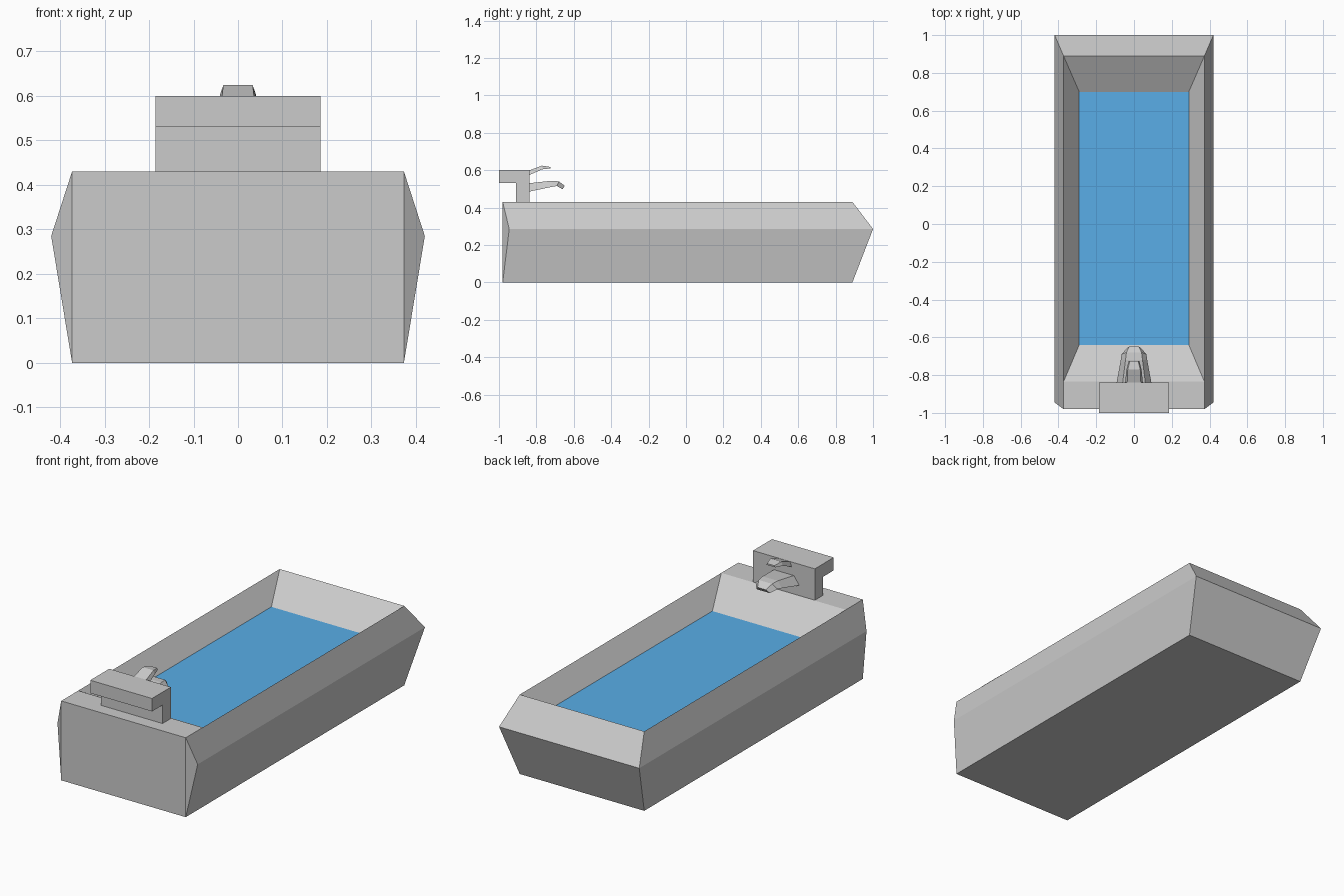
import bpy, bmesh

if "Cube" in bpy.data.objects:
    bpy.data.objects.remove(bpy.data.objects["Cube"])


def new_object(name, bm):
    bmesh.ops.recalc_face_normals(bm, faces=bm.faces)
    mesh = bpy.data.meshes.new(name)
    bm.to_mesh(mesh)
    bm.free()
    obj = bpy.data.objects.new(name, mesh)
    bpy.context.collection.objects.link(obj)
    return obj


def ring(bm, half_x, y0, y1, z):
    """Rectangle ordered front-left, front-right, back-right, back-left."""
    return [bm.verts.new(p) for p in ((-half_x, y0, z), (half_x, y0, z),
                                      (half_x, y1, z), (-half_x, y1, z))]


def loft(name, rings):
    """Skin a list of equal point loops and cap both ends."""
    bm = bmesh.new()
    loops = [[bm.verts.new(p) for p in r] for r in rings]
    for a, b in zip(loops, loops[1:]):
        for i in range(len(a)):
            j = (i + 1) % len(a)
            bm.faces.new((a[i], a[j], b[j], b[i]))
    bm.faces.new(loops[0])
    bm.faces.new(loops[-1])
    return new_object(name, bm)


# Tub: faceted outer shell, front deck and sloping basin
W, FRONT, DECK, BACK, TOP, WATER_Z = 0.373, -0.98, -0.835, 0.89, 0.43, 0.32
bm = bmesh.new()
floor = ring(bm, W, DECK, BACK, 0)
belly = ring(bm, 0.42, -0.945, 1.0, 0.285)
rim = ring(bm, W, DECK, BACK, TOP)
water = ring(bm, 0.29, -0.64, 0.70, WATER_Z)
front_low = [bm.verts.new((x, FRONT, 0)) for x in (-W, W)]
front_top = [bm.verts.new((x, FRONT, TOP)) for x in (-W, W)]
for i, j in ((1, 2), (2, 3), (3, 0)):
    bm.faces.new((floor[i], floor[j], belly[j], belly[i]))
    bm.faces.new((belly[i], belly[j], rim[j], rim[i]))
for i in range(4):
    j = (i + 1) % 4
    bm.faces.new((rim[i], rim[j], water[j], water[i]))
for i in range(2):
    bm.faces.new((front_low[i], floor[i], belly[i]))
    bm.faces.new((front_top[i], rim[i], belly[i]))
    bm.faces.new((front_low[i], front_top[i], belly[i]))
bm.faces.new((*front_low, *reversed(front_top)))
bm.faces.new((*front_low, floor[1], floor[0]))
bm.faces.new((*front_top, rim[1], rim[0]))
bm.faces.new(floor)
surface = bm.faces.new(water)
bm.faces.index_update()
water_index = surface.index
tub = new_object("tub", bm)

# Water surface colour
grey = bpy.data.materials.new("tub_grey")
grey.diffuse_color = (0.8, 0.8, 0.8, 1)
grey.use_nodes = True
grey.node_tree.nodes["Principled BSDF"].inputs["Base Color"].default_value = grey.diffuse_color
blue = bpy.data.materials.new("water_blue")
blue.diffuse_color = (0.10, 0.42, 0.80, 1)
blue.use_nodes = True
blue.node_tree.nodes["Principled BSDF"].inputs["Base Color"].default_value = blue.diffuse_color
tub.data.materials.append(grey)
tub.data.materials.append(blue)
tub.data.polygons[water_index].material_index = 1

# Tap block: L-shaped profile overhanging the front
profile = [(-1.0, 0.60), (-1.0, 0.53), (-0.91, 0.53),
           (-0.91, TOP), (-0.838, TOP), (-0.838, 0.60)]
loft("tap_block", [[(x, y, z) for y, z in profile] for x in (-0.185, 0.185)])


def tapered_bar(name, stations):
    """Stations: y, low z, top z, half width low, half width top."""
    loft(name, [[(-wl, y, zl), (wl, y, zl), (wt, y + lean, zt), (-wt, y + lean, zt)]
                for y, zl, zt, wl, wt, lean in stations])


# Spout and lever handle
tapered_bar("spout", [(-0.84, 0.485, 0.53, 0.092, 0.06, 0),
                      (-0.72, 0.51, 0.543, 0.07, 0.045, 0),
                      (-0.69, 0.515, 0.54, 0.066, 0.04, 0.01),
                      (-0.66, 0.498, 0.516, 0.04, 0.025, 0.012)])
tapered_bar("lever_handle", [(-0.84, 0.573, 0.598, 0.047, 0.036, 0),
                             (-0.77, 0.604, 0.624, 0.04, 0.033, 0),
                             (-0.725, 0.609, 0.617, 0.028, 0.022, 0)])
